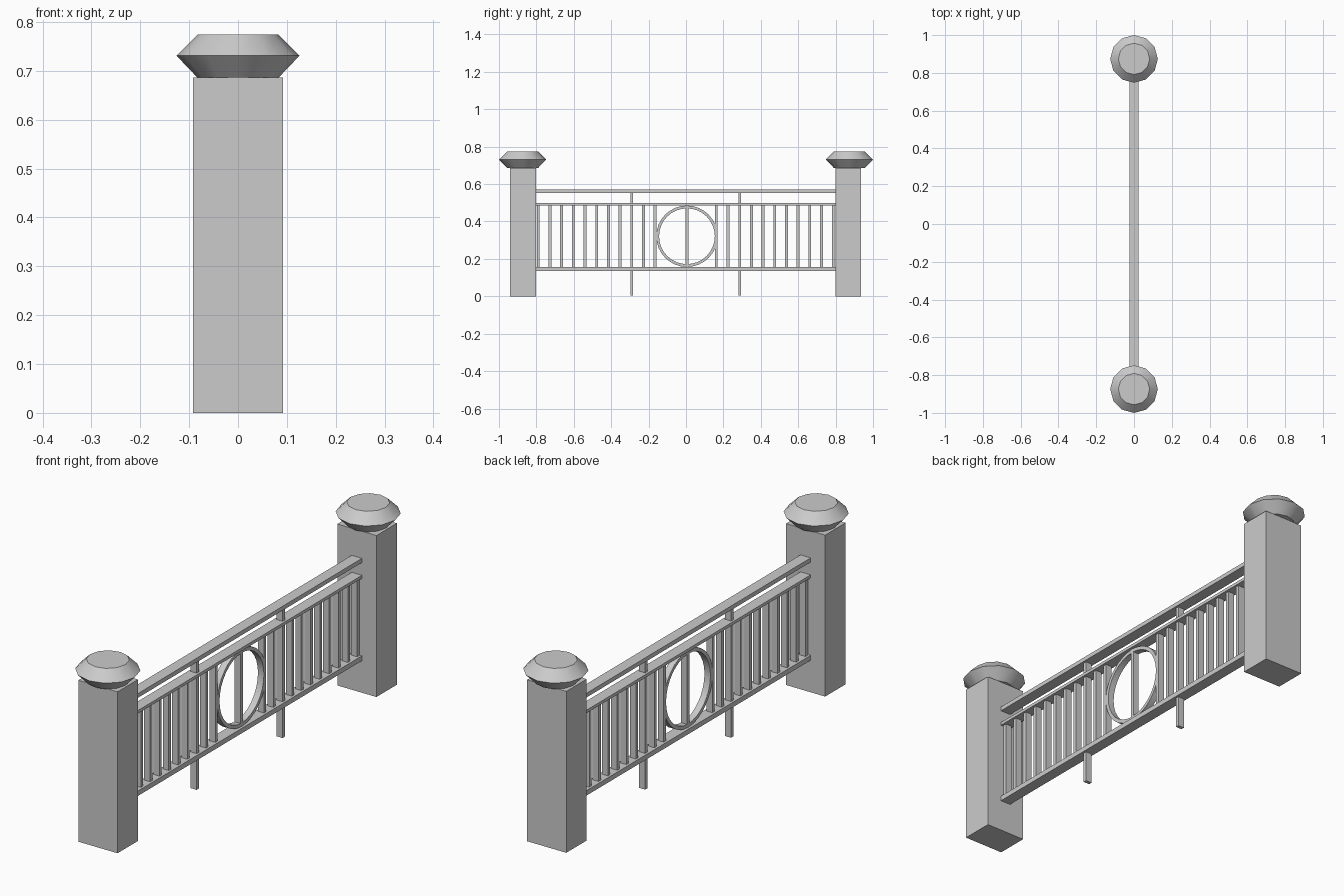
import bpy, bmesh
from math import cos, sin, pi, radians
from mathutils import Matrix

if "Cube" in bpy.data.objects:
    bpy.data.objects.remove(bpy.data.objects["Cube"])


def box(name, x, y, z):
    """Box from (min, max) pairs."""
    bpy.ops.mesh.primitive_cube_add(size=1, location=[(a + b) / 2 for a, b in (x, y, z)])
    ob = bpy.context.object
    ob.name = name
    ob.scale = [b - a for a, b in (x, y, z)]
    return ob


def lathe(name, profile, sides, loc, closed=False, rot=None):
    """Spin an (r, z) profile about z; cap the ends, or close the profile into a ring."""
    bm = bmesh.new()
    rings = [[bm.verts.new((r * cos(2 * pi * i / sides), r * sin(2 * pi * i / sides), z))
              for i in range(sides)] for r, z in profile]
    pairs = list(zip(rings, rings[1:]))
    if closed:
        pairs.append((rings[-1], rings[0]))
    else:
        bm.faces.new(rings[0][::-1])
        bm.faces.new(rings[-1])
    for a, b in pairs:
        for i in range(sides):
            j = (i + 1) % sides
            bm.faces.new((a[i], a[j], b[j], b[i]))
    if rot:
        bm.transform(rot)
    bmesh.ops.recalc_face_normals(bm, faces=bm.faces)
    me = bpy.data.meshes.new(name)
    bm.to_mesh(me)
    bm.free()
    ob = bpy.data.objects.new(name, me)
    ob.location = loc
    bpy.context.collection.objects.link(ob)
    bpy.ops.object.select_all(action='DESELECT')
    ob.select_set(True)
    bpy.context.view_layer.objects.active = ob
    bpy.ops.object.shade_smooth_by_angle(angle=radians(35))
    return ob


# End posts with faceted caps
for side, y0 in (("near", -0.94), ("far", 0.798)):
    s = -1 if y0 < 0 else 1
    box(f"{side}_post", (-0.092, 0.092), (y0, y0 + 0.137), (0, 0.686))
    lathe(f"{side}_post_cap", [(0.083, 0.686), (0.126, 0.731), (0.083, 0.774)], 12, (0, s * 0.874, 0))

# Horizontal rails
for name, z in (("handrail", (0.553, 0.571)), ("upper_rail", (0.486, 0.499)),
                ("bottom_rail", (0.136, 0.157))):
    box(name, (-0.024, 0.024), (-0.803, 0.799), z)

# Balusters, with a taller support leg in place of one on each side
W, D = 0.0075, 0.014
for side, s in (("near", -1), ("far", 1)):
    for i in range(11):
        y = s * (0.79 - 0.0625 * i) - (0.003 if s > 0 else 0)
        if i == 8:
            box(f"{side}_support_leg", (-D, D), (y - W, y + W), (0.003, 0.56))
        else:
            box(f"{side}_baluster_{i}", (-D, D), (y - W, y + W), (0.15, 0.49))

# Central ring with its vertical bar
lathe("centre_ring", [(0.149, -D), (0.164, -D), (0.164, D), (0.149, D)], 32,
      (0, 0.005, 0.321), closed=True, rot=Matrix.Rotation(pi / 2, 4, 'Y'))
box("centre_bar", (-D, D), (0.005 - W, 0.005 + W), (0.157, 0.486))
